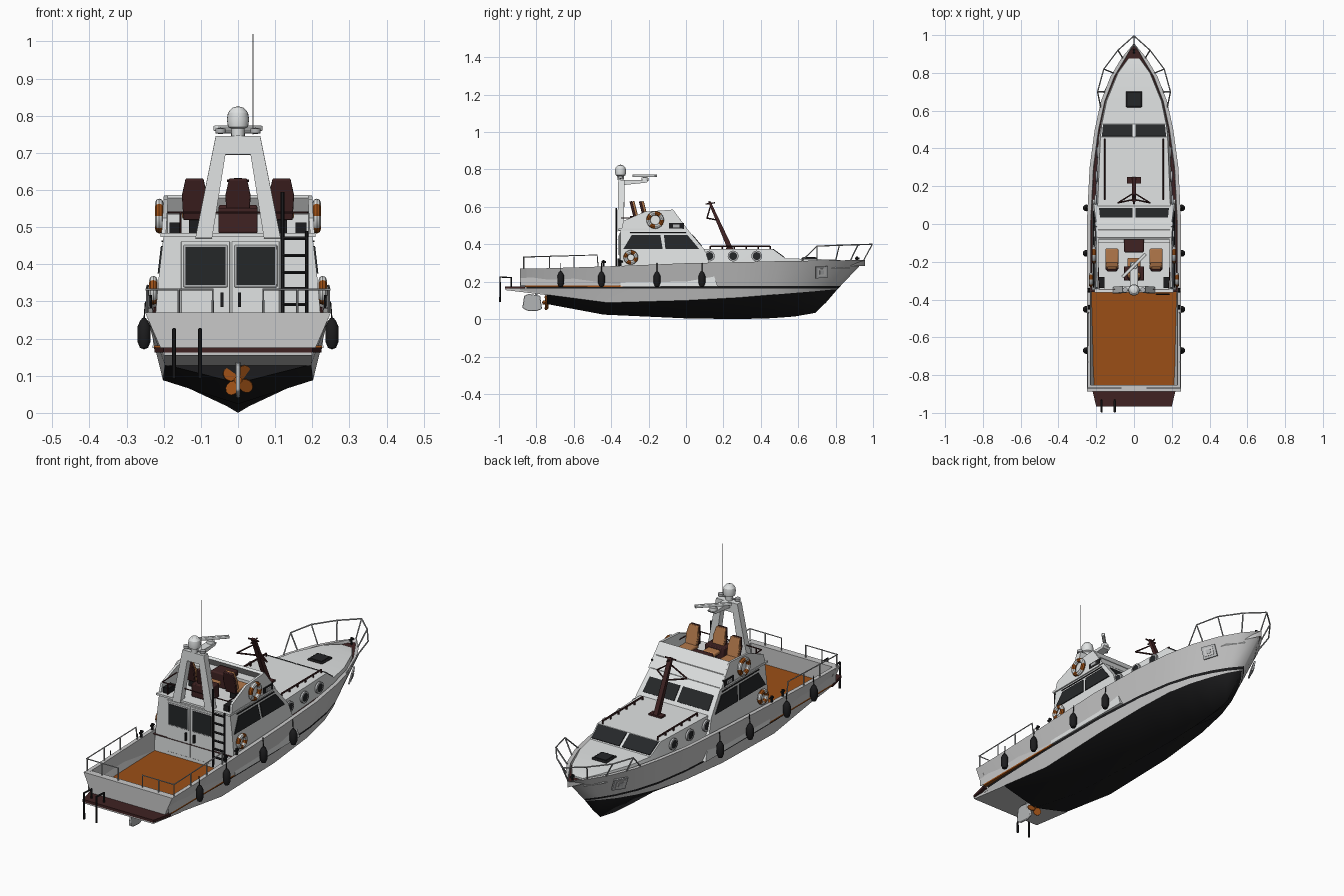
import bpy, bmesh, math
from mathutils import Vector, Matrix

if "Cube" in bpy.data.objects:
    bpy.data.objects.remove(bpy.data.objects["Cube"])

COLS = {"white": (.75, .77, .77), "hull_grey": (.58, .58, .58), "black": (.012, .012, .013),
        "dark_brown": (.05, .016, .016), "wood_orange": (.33, .078, .008), "tan": (.45, .19, .07),
        "glass": (.018, .02, .022), "metal": (.45, .46, .47)}
MATS = {}
for n, c in COLS.items():
    MATS[n] = bpy.data.materials.new(n)
    MATS[n].diffuse_color = (*c, 1)


def mk(name, verts, faces, mats, idx=None, mirror=False, bevel=0):
    """Mesh object in world coordinates; idx gives the material slot per face."""
    me = bpy.data.meshes.new(name)
    me.from_pydata([tuple(v) for v in verts], [], faces)
    for m in ([mats] if isinstance(mats, str) else mats):
        me.materials.append(MATS[m])
    if idx:
        me.polygons.foreach_set("material_index", idx)
    bm = bmesh.new()
    bm.from_mesh(me)
    bmesh.ops.remove_doubles(bm, verts=bm.verts, dist=1e-5)
    bmesh.ops.recalc_face_normals(bm, faces=bm.faces)
    bm.to_mesh(me)
    bm.free()
    ob = bpy.data.objects.new(name, me)
    bpy.context.collection.objects.link(ob)
    if bevel:
        b = ob.modifiers.new("bevel", "BEVEL")
        b.width, b.segments = bevel, 2
    if mirror:
        ob.modifiers.new("mirror", "MIRROR")
    return ob


def loft(name, rows, mats, rule=None, caps=False, **k):
    n = len(rows[0])
    verts = [p for r in rows for p in r]
    faces, idx = [], []
    for i in range(len(rows) - 1):
        for j in range(n - 1):
            faces.append((i*n + j, i*n + j + 1, (i+1)*n + j + 1, (i+1)*n + j))
            idx.append(rule(i, j) if rule else 0)
    if caps:
        faces += [tuple(range(n)), tuple(range(len(verts) - n, len(verts)))]
        idx += [0, 0]
    return mk(name, verts, faces, mats, idx, **k)


def slab(name, pts, th, mat, **k):
    """Flat polygon thickened evenly about its plane."""
    pts = [Vector(p) for p in pts]
    n = sum((pts[i].cross(pts[(i+1) % len(pts)]) for i in range(len(pts))), Vector()).normalized() * th / 2
    c = len(pts)
    f = [tuple(range(c)), tuple(range(c, 2*c))] + [(i, (i+1) % c, (i+1) % c + c, i + c) for i in range(c)]
    return mk(name, [p - n for p in pts] + [p + n for p in pts], f, mat, **k)


def box(name, x0, x1, y0, y1, z0, z1, mat, **k):
    m = (z0 + z1) / 2
    return slab(name, [(x0, y0, m), (x1, y0, m), (x1, y1, m), (x0, y1, m)], z1 - z0, mat, **k)


def rod(name, paths, r, mat, mirror=False):
    """Round tubes along one or more point paths."""
    cu = bpy.data.curves.new(name, "CURVE")
    cu.dimensions, cu.bevel_depth, cu.bevel_resolution, cu.use_fill_caps = "3D", r, 1, True
    for p in paths:
        s = cu.splines.new("POLY")
        s.points.add(len(p) - 1)
        for q, v in zip(s.points, p):
            q.co = (*v, 1)
    tmp = bpy.data.objects.new("tmp", cu)
    bpy.context.collection.objects.link(tmp)
    me = bpy.data.meshes.new_from_object(tmp.evaluated_get(bpy.context.evaluated_depsgraph_get()))
    bpy.data.objects.remove(tmp)
    me.materials.clear()
    me.materials.append(MATS[mat])
    ob = bpy.data.objects.new(name, me)
    bpy.context.collection.objects.link(ob)
    if mirror:
        ob.modifiers.new("mirror", "MIRROR")
    return ob


def lathe(name, prof, c, mat, axis="Z", seg=16, **k):
    """Revolve (radius, height) points about an axis through c."""
    R = {"Z": Matrix(), "X": Matrix.Rotation(math.pi/2, 4, "Y"), "Y": Matrix.Rotation(math.pi/2, 4, "X")}[axis]
    rows = [[Vector(c) + R @ Vector((r*math.cos(a), r*math.sin(a), z))
             for a in (2*math.pi*j/seg for j in range(seg + 1))] for r, z in prof]
    return loft(name, rows, mat, **k)


# Hull lines: sheer (y, half width, z), chine (y, half width, z), keel (y, z)
sheer = [(-.885, .25, .27), (-.74, .25, .272), (-.36, .25, .284), (0, .25, .299), (.3, .235, .305),
         (.5, .208, .31), (.65, .175, .312), (.78, .125, .314), (.88, .065, .315), (.957, 0, .315)]
chine = [(-.885, .198, .155), (-.74, .197, .13), (-.42, .202, .088), (0, .205, .1), (.28, .19, .115),
         (.46, .165, .13), (.58, .13, .14), (.68, .085, .148), (.75, .045, .155), (.81, 0, .16)]
keel = [(-.74, .08), (-.44, .024), (0, .004), (.28, 0), (.46, .005), (.58, .014), (.69, .033), (.75, .09), (.81, .16)]
top_rows = []
for (ys, ws, zs), (yc, wc, zc) in zip(sheer, chine):
    def at(z):
        t = (z - zc) / (zs - zc)
        return (wc + (ws - wc)*t, yc + (ys - yc)*t, z)
    wi = max(ws - .02, 0)
    top_rows.append([(wc, yc, zc), at(.164), at(.176), (ws, ys, zs), (wi, ys, zs),
                     (max(ws - .024, 0), ys, .18 if ys <= -.36 else zs - .03)])
loft("hull_topsides", top_rows, ["hull_grey", "black"], lambda i, j: int(j == 1), mirror=True)
bottom = [[(0, k[0], k[1]), (c[1], c[0], c[2])] for k, c in zip(keel, chine[1:])]
loft("hull_bottom", bottom, "black", mirror=True)
slab("bottom_transom", [(0, -.74, .08), (.197, -.74, .13), (-.197, -.74, .13)], .004, "black")
loft("side_deck", [[(0, y, z - .015), (max(w - .02, 0), y, z - .015)] for y, w, z in sheer[2:]],
     "dark_brown", mirror=True)
slab("transom", [(-.25, -.87, .27), (.25, -.87, .27), (.2, -.87, .155), (-.2, -.87, .155)], .035, "hull_grey")
box("cockpit_floor", -.226, .226, -.86, -.34, .172, .182, "wood_orange")

# Swim platform with sloping underside and boarding hoops
slab("platform_underside", [(0, -.965, .163), (0, -.965, .155), (0, -.74, .128), (0, -.74, .163)], .395, "hull_grey")
slab("swim_platform", [(-.225, -.86, .169), (-.2, -.967, .169), (.2, -.967, .169), (.225, -.86, .169)], .013, "dark_brown")
for x in (-.172, -.102):
    rod("boarding_hoop", [[(x, -.935, .17), (x, -.935, .222), (x, -.994, .225), (x, -.994, .092)]], .0055, "black")

# Rudder and propeller
slab("rudder", [(0, -.875, .06), (0, -.865, .125), (0, -.84, .135), (0, -.78, .125), (0, -.77, .055),
                (0, -.8, .042), (0, -.85, .045)], .012, "metal", bevel=.004)
rod("rudder_stock", [[(0, -.8, .1), (0, -.8, .155)]], .007, "metal")
lathe("propeller_hub", [(0, -.025), (.009, -.02), (.011, .02), (0, .025)], (0, -.745, .088), "wood_orange", "Y")
for q in range(4):
    a = math.radians(35 + 90*q)
    M = Matrix.Translation((0, -.745, .088)) @ Matrix.Rotation(a, 4, "Y") @ Matrix.Rotation(.5, 4, "Z")
    slab("propeller_blade", [M @ Vector((.019*math.cos(t), 0, .026 + .02*math.sin(t)))
                             for t in (math.pi*i/6 for i in range(12))], .004, "wood_orange")

# Forward cabin trunk sloping to the foredeck
trunk = [(-.02, .213, .197, .375), (.46, .19, .178, .375), (.53, .18, .17, .324), (.65, .155, .145, .322),
         (.8, .092, .084, .318), (.875, .038, .03, .308)]
loft("cabin_trunk", [[(-b, y, .27), (-t, y, z), (t, y, z), (b, y, .27)] for y, b, t, z in trunk], "white", caps=True)
slab("trunk_windshield", [(.008, .464, .374), (.17, .464, .374), (.164, .526, .329), (.008, .526, .329)],
     .006, "glass", mirror=True)
box("deck_hatch_frame", -.042, .042, .618, .702, .318, .329, "black", bevel=.004)
box("deck_hatch", -.033, .033, .627, .693, .325, .332, "glass")
for y in (.125, .252, .378):
    x = .207 - .036*y
    lathe("porthole_rim", [(.021, -.004), (.029, -.004), (.029, .006), (.021, .006)], (x, y, .337), "metal", "X", mirror=True)
    lathe("porthole_glass", [(0, .004), (.022, .004)], (x, y, .337), "glass", "X", mirror=True)
rod("roof_handrail", [[(.155, .13, .39), (.155, .45, .39)]] +
    [[(.155, .13 + .064*i, .37), (.155, .13 + .064*i, .39)] for i in range(6)], .0045, "dark_brown", mirror=True)

# Wheelhouse with sloped front
rings = [(.175, -.35, .17, .23), (.37, -.35, .1, .213), (.48, -.35, .008, .2)]
loft("wheelhouse", [[(-w, a, z), (w, a, z), (w, b, z), (-w, b, z), (-w, a, z)] for z, a, b, w in rings], "white", caps=True)
box("flybridge_floor", -.208, .208, -.362, -.02, .474, .484, "white")


def wx(z):
    return .213 - .118*(z - .37) + .001


def fy(z):
    return .1 - .836*(z - .37)


for pts in ([(-.335, .375), (-.29, .449), (-.137, .449), (-.125, .375)], [(-.11, .375), (-.118, .449), (.008, .449), (.07, .375)]):
    slab("side_window", [(wx(z), y, z) for y, z in pts], .006, "glass", mirror=True)
slab("front_window", [(x, fy(z), z) for x, z in ((.008, .39), (.185, .39), (.18, .45), (.008, .45))],
     .006, "glass", mirror=True)
rod("window_eyebrow", [[(wx(.462), -.3, .462), (wx(.462), 0, .462)]], .003, "black", mirror=True)

# Rear doors
for x0, x1, h in ((-.153, -.022, -.043), (-.016, .112, .004)):
    box("rear_door", x0, x1, -.355, -.347, .2, .462, "white", bevel=.002)
    box("door_window_frame", x0 + .006, x1 - .006, -.358, -.35, .338, .452, "metal", bevel=.003)
    box("door_window", x0 + .012, x1 - .012, -.36, -.352, .344, .446, "glass")
    box("door_handle", h - .004, h + .004, -.366, -.354, .285, .324, "black")
rod("rear_ladder", [[(.12, -.372, .2), (.12, -.372, .595)], [(.185, -.372, .2), (.185, -.372, .49)]] +
    [[(.12, -.372, z), (.185, -.372, z)] for z in (.25, .292, .335, .378, .424, .47)], .005, "black")

# Flybridge coaming
slab("flybridge_side", [(.2 - .06*(z - .48), y, z) for y, z in
     ((-.345, .48), (-.335, .525), (-.22, .574), (-.07, .585), (.01, .478))], .012, "white", mirror=True)
slab("flybridge_front", [(-.2, .001, .478), (.2, .001, .478), (.192, -.076, .583), (-.192, -.076, .583)], .014, "white")
box("dashboard", -.19, .19, -.1, -.03, .484, .535, "white")
box("helm_console", -.052, .052, -.15, -.07, .484, .56, "dark_brown", bevel=.006)
box("flybridge_locker", .155, .185, -.34, -.28, .484, .512, "black", mirror=True)
rod("flybridge_rail", [[(-.19, -.22, .54), (-.185, -.345, .54), (.185, -.345, .54), (.19, -.22, .54)]] +
    [[(x, -.345, .48), (x, -.345, .54)] for x in (-.155, -.09, .09)], .003, "dark_brown")
box("nav_light_board", .197, .207, -.09, -.012, .482, .514, "black", mirror=True)
box("nav_light", .205, .214, -.07, -.035, .49, .506, "metal", mirror=True)


def seat(x, y):
    box("seat_pedestal", x - .015, x + .015, y - .02, y + .03, .484, .525, "black")
    box("seat_cushion", x - .034, x + .034, y - .03, y + .06, .522, .542, "tan", bevel=.006)
    for nm, d, mat in (("seat_back", -.018, "tan"), ("seat_back_shell", -.03, "dark_brown")):
        slab(nm, [(x + u, y + d - .25*(z - .53), z) for u, z in
                  ((-.03, .52), (.03, .52), (.034, .585), (.024, .63), (-.024, .63), (-.034, .585))], .014, mat, bevel=.003)


for sx, sy in ((-.117, -.19), (.117, -.19), (0, -.24)):
    seat(sx, sy)
box("centre_seat_base", -.053, .053, -.3, -.225, .484, .552, "dark_brown", bevel=.004)

# Radar arch and equipment
slab("radar_arch", [(.115, -.35, .47), (.07, -.35, .47), (.034, -.345, .695), (0, -.345, .695),
                    (0, -.345, .745), (.06, -.345, .745)], .034, "white", mirror=True)
slab("radar_bracket", [(0, -.35, .745), (0, -.35, .715), (0, -.21, .73), (0, -.2, .742)], .04, "white")
lathe("radar_motor", [(0, .738), (.02, .738), (.018, .757), (0, .76)], (0, -.22, 0), "white")
slab("radar_scanner", [(-.067, -.276, .766), (-.056, -.287, .766), (.067, -.164, .766), (.056, -.153, .766)], .015, "white", bevel=.003)
lathe("satellite_dome", [(0, .745), (.017, .745), (.018, .765), (.027, .77), (.03, .79), (.027, .808), (.016, .821), (0, .826)],
      (0, -.35, 0), "white", seg=20)
rod("arch_crossbar", [[(-.06, -.35, .755), (.06, -.35, .755)]], .004, "metal")
lathe("arch_lamp", [(0, .75), (.014, .753), (.014, .765), (0, .768)], (.047, -.35, 0), "metal", mirror=True)
rod("whip_antenna", [[(.041, -.35, .75), (.041, -.35, 1.02)]], .0013, "metal")

# Signal mast on the trunk roof
box("mast_foot", -.036, .036, .215, .25, .373, .384, "dark_brown")
slab("signal_mast", [(0, .25, .38), (0, .22, .38), (0, .118, .628), (0, .13, .632)], .022, "dark_brown")
rod("mast_arms", [[(-.085, .112, .54), (0, .165, .53), (.085, .112, .54)], [(0, .105, .615), (0, .155, .622)],
                  [(-.03, .125, .625), (.03, .125, .625)], [(-.085, .112, .54), (0, .13, .6), (.085, .112, .54)]], .004, "dark_brown")

# Life rings: bands alternate by angle
for x, y, z, r in ((.212, -.165, .53, .036), (.228, -.295, .33, .028)):
    rows = [[(x + .011*math.sin(b), y + (r + .011*math.cos(b))*math.cos(a), z + (r + .011*math.cos(b))*math.sin(a))
             for b in (math.pi*j/4 for j in range(9))] for a in (math.pi*i/12 for i in range(25))]
    loft("life_ring", rows, ["wood_orange", "white"], lambda i, j: int(i % 6 < 3), mirror=True)

# Fenders with ropes
for y in (-.67, -.452, -.155, .085):
    lathe("fender", [(0, -.042), (.011, -.038), (.018, -.02), (.018, .018), (.011, .034), (.005, .042), (0, .044)],
          (.253, y, .213), "black", seg=12, mirror=True)
    rod("fender_rope", [[(.253, y, .25), (.249, y, .3)]], .002, "black", mirror=True)

# Bow rail leaning outward
bow = [(.177, .62, .312), (.193, .7, .39), (.16, .82, .395), (.085, .92, .398), (0, .996, .4)]
feet = [(.155, .7, .312), (.11, .8, .314), (.06, .88, .315), (0, .95, .315)]
rod("bow_rail", [bow] + [[f, t] for f, t in zip(feet, bow[1:])], .0035, "metal", mirror=True)

# Stern corner rails
stern = [(.24, -.47, .28), (.243, -.475, .343), (.247, -.868, .332), (.068, -.868, .332), (.068, -.868, .27)]
rod("stern_rail", [stern] + [[(x, y, .27), (x, y, .335)] for x, y in ((.244, -.6), (.244, -.73), (.245, -.866), (.16, -.868))],
    .0032, "metal", mirror=True)

# Bow anchors in pockets, and bollards
for nm, s, dx, m in (("anchor_pocket", .032, .0, "metal"), ("anchor_recess", .021, .003, "hull_grey"), ("anchor", .011, .006, "metal")):
    slab(nm, [(.136 + dx - .5*(y - .72) + .3*(z - .25), y, z) for y, z in
              ((.725 - s, .25 - s), (.725 + s, .25 - s*.8), (.725 + s, .25 + s), (.725 - s, .25 + s*.9))], .008, m, mirror=True)
for x, y, z in ((0, .915, .3), (.238, -.44, .28), (.238, -.35, .282)):
    rod("bollard", [[(x, y, z), (x, y, z + .035)], [(x, y - .012, z + .025), (x, y + .012, z + .025)]], .006, "black", mirror=x > 0)

# Smooth round parts, keep edges sharp
bpy.ops.object.select_all(action="SELECT")
bpy.context.view_layer.objects.active = bpy.context.selected_objects[0]
bpy.ops.object.shade_smooth_by_angle(angle=math.radians(30))

for m in bpy.data.materials:
    if m.users and not m.is_grease_pencil:
        m.use_nodes = True
        m.node_tree.nodes["Principled BSDF"].inputs["Base Color"].default_value = m.diffuse_color
